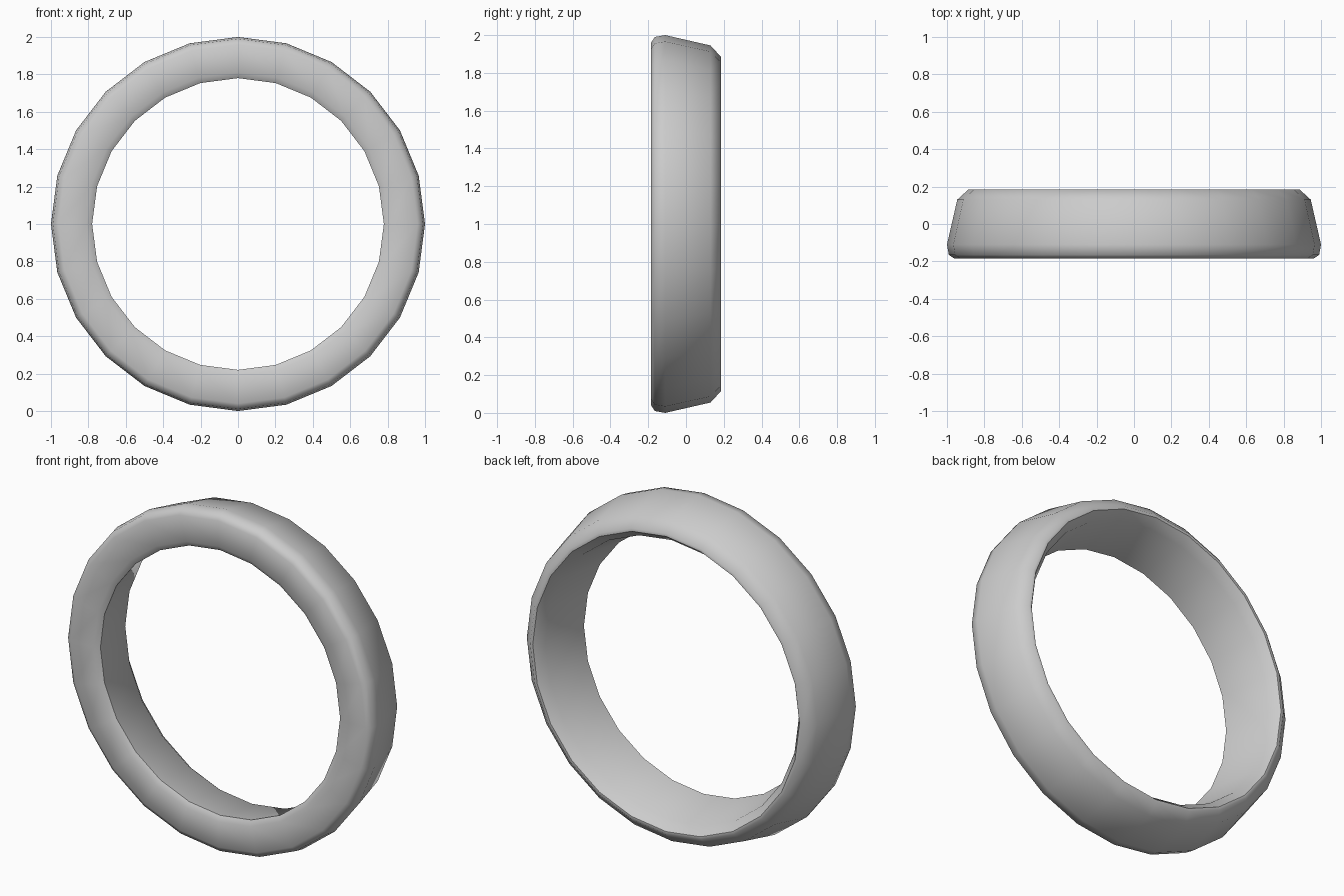
import bpy, bmesh, math

if "Cube" in bpy.data.objects:
    bpy.data.objects.remove(bpy.data.objects["Cube"])

SEGMENTS = 24

# ring cross-section as (radius, y): front face, outer wall, rear lip, inner wall
PROFILE = [
    (0.81, -0.185), (0.96, -0.185), (0.99, -0.165), (1.00, -0.11),
    (0.945, 0.13), (0.885, 0.185), (0.868, 0.185), (0.825, 0.13),
    (0.78, -0.165),
]

# revolve the section around the y axis
bm = bmesh.new()
rings = []
for i in range(SEGMENTS):
    a = 2 * math.pi * i / SEGMENTS
    rings.append([bm.verts.new((r * math.cos(a), y, 1 + r * math.sin(a)))
                  for r, y in PROFILE])
n = len(PROFILE)
for i in range(SEGMENTS):
    here, following = rings[i], rings[(i + 1) % SEGMENTS]
    for j in range(n):
        k = (j + 1) % n
        bm.faces.new((here[j], here[k], following[k], following[j]))
bmesh.ops.recalc_face_normals(bm, faces=bm.faces[:])

mesh = bpy.data.meshes.new("ring_band")
bm.to_mesh(mesh)
bm.free()
ring = bpy.data.objects.new("ring_band", mesh)
bpy.context.collection.objects.link(ring)

# smooth walls with crisp rims
bpy.context.view_layer.objects.active = ring
ring.select_set(True)
bpy.ops.object.shade_smooth_by_angle(angle=math.radians(50))
